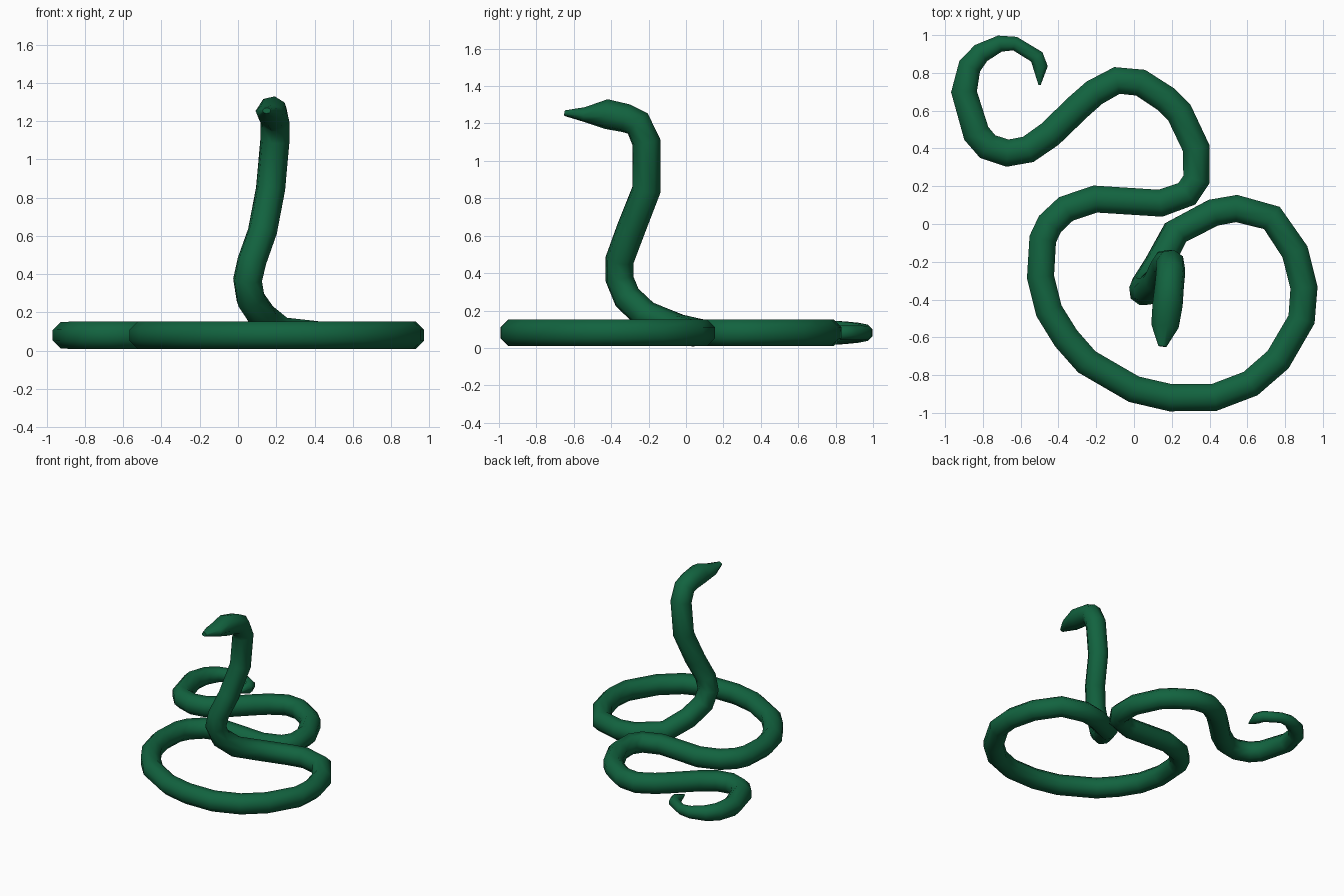
import bpy
import bmesh
from math import cos, sin, pi
from mathutils import Vector

SIDES = 8
RADIUS = 0.078
GROUND_Z = 0.081

old = bpy.data.objects.get("Cube")
if old:
    bpy.data.objects.remove(old, do_unlink=True)

# One green for the whole skin
green = bpy.data.materials.new("dark green skin")
green.use_nodes = True
colour = (0.006, 0.125, 0.05, 1)
green.diffuse_color = colour
green.node_tree.nodes["Principled BSDF"].inputs["Base Color"].default_value = colour

# Tapering tail, lying flat: x, y, radius
tail = [(-.5, .735, .006), (-.495, .83, .042), (-.515, .885, .042),
        (-.63, .955, .04), (-.71, .955, .047), (-.81, .905, .058),
        (-.87, .835, .066), (-.9, .7, .074)]

# Body coils, lying flat: x, y
coils = [(-.835, .48), (-.775, .41), (-.67, .375), (-.56, .395), (-.445, .475),
         (-.295, .62), (-.21, .695), (-.09, .76), (.035, .748), (.17, .66),
         (.24, .59), (.33, .4), (.33, .235), (.28, .16), (.14, .11),
         (-.205, .132), (-.36, .08), (-.445, 0), (-.483, -.08), (-.495, -.28),
         (-.45, -.46), (-.36, -.605), (-.25, -.73), (0, -.875), (.195, -.92),
         (.425, -.918), (.617, -.845), (.763, -.718), (.887, -.505),
         (.9, -.337), (.852, -.147), (.73, .032), (.543, .082), (.42, .06)]

# Rising neck: x, y, z
neck = [(.22, -.045, .105), (.13, -.215, .175), (.066, -.315, .27),
        (.05, -.356, .37), (.073, -.355, .47), (.128, -.298, .625),
        (.17, -.212, .845), (.193, -.212, 1.1), (.194, -.258, 1.2),
        (.188, -.32, 1.228)]

# Head narrowing to the snout: x, y, z, radius, vertical squash
head = [(.178, -.425, 1.25, .081, 1), (.164, -.54, 1.247, .074, .55),
        (.15, -.648, 1.255, .022, .7)]

rings = [(Vector((x, y, GROUND_Z)), r, 1) for x, y, r in tail]
rings += [(Vector((x, y, GROUND_Z)), RADIUS, 1) for x, y in coils]
rings += [(Vector(p), RADIUS, 1) for p in neck]
rings += [(Vector((x, y, z)), r, squash) for x, y, z, r, squash in head]


def tangents(points):
    """Mean direction of the two segments meeting at each point."""
    steps = [(b - a).normalized() for a, b in zip(points, points[1:])]
    steps = [steps[0]] + steps + [steps[-1]]
    return [(a + b).normalized() for a, b in zip(steps, steps[1:])]


def sweep(name, rings, material):
    """Skin a chain of rings, carrying the up direction along the path."""
    bm = bmesh.new()
    up = Vector((0, 0, 1))
    previous = None
    loops = []
    directions = tangents([centre for centre, _, _ in rings])
    for (centre, radius, squash), along in zip(rings, directions):
        if previous:
            up = previous.rotation_difference(along) @ up
        up = (up - along * up.dot(along)).normalized()
        side = along.cross(up)
        loop = []
        for i in range(SIDES):
            angle = 2 * pi * (i + 0.5) / SIDES
            offset = (side * cos(angle) + up * sin(angle)) * radius
            offset.z *= squash
            loop.append(bm.verts.new(centre + offset))
        loops.append(loop)
        previous = along
    for a, b in zip(loops, loops[1:]):
        for i in range(SIDES):
            j = (i + 1) % SIDES
            bm.faces.new((a[i], a[j], b[j], b[i]))
    bm.faces.new(loops[0])
    bm.faces.new(loops[-1])
    bmesh.ops.recalc_face_normals(bm, faces=bm.faces)
    for face in bm.faces:
        face.smooth = len(face.verts) == 4
    mesh = bpy.data.meshes.new(name)
    bm.to_mesh(mesh)
    bm.free()
    mesh.materials.append(material)
    obj = bpy.data.objects.new(name, mesh)
    bpy.context.collection.objects.link(obj)
    return obj


sweep("snake_body", rings, green)
